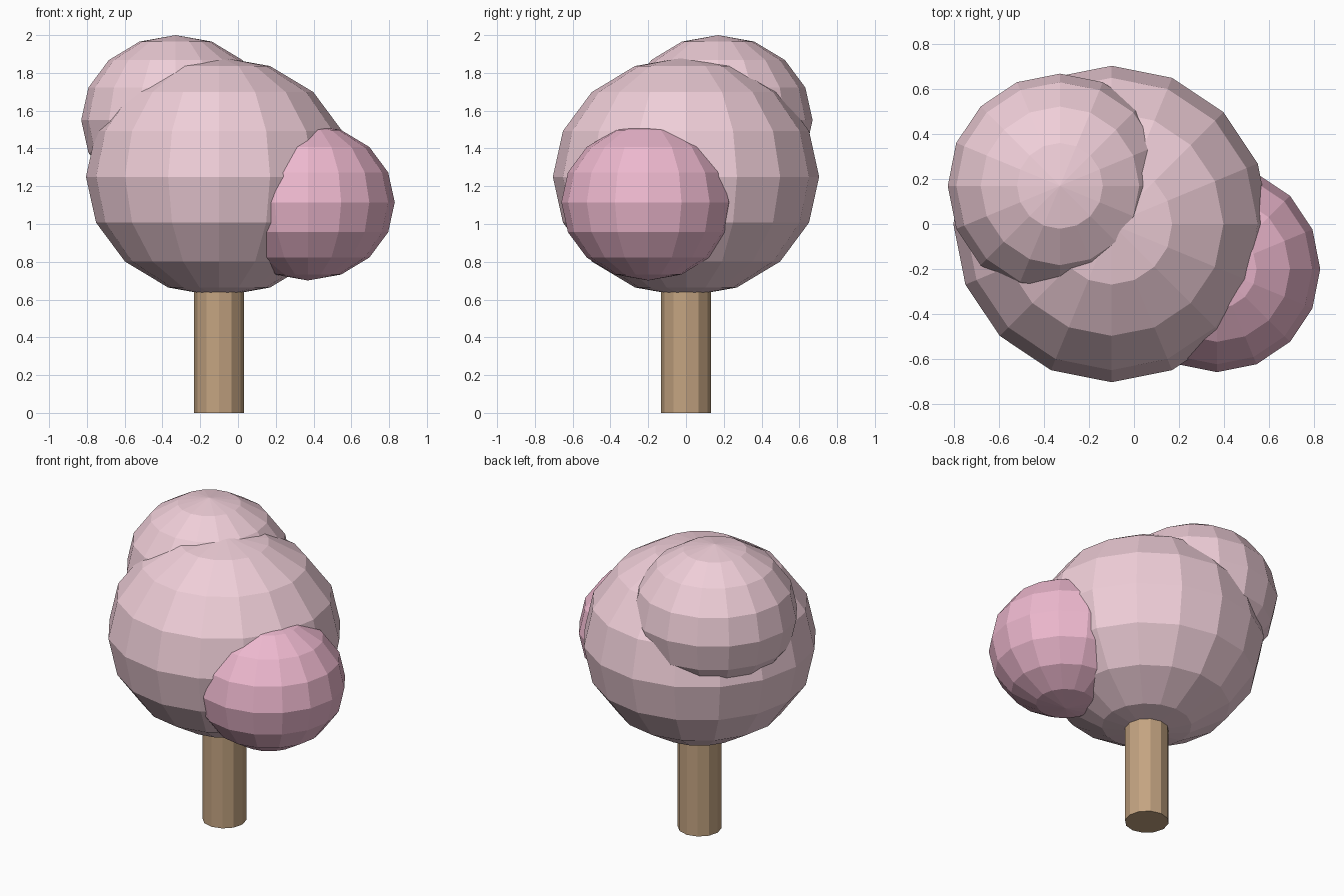
import bpy

if "Cube" in bpy.data.objects:
    bpy.data.objects.remove(bpy.data.objects["Cube"])


def material(name, color):
    mat = bpy.data.materials.new(name)
    mat.diffuse_color = (*color, 1)
    mat.use_nodes = True
    mat.node_tree.nodes["Principled BSDF"].inputs["Base Color"].default_value = mat.diffuse_color
    return mat


blossom = material("pale_blossom", (0.87, 0.62, 0.69))
deep_blossom = material("deep_blossom", (0.85, 0.48, 0.62))
bark = material("bark", (0.55, 0.37, 0.22))


def foliage(name, center, radius, mat):
    # flat-shaded ball, slightly squashed vertically
    bpy.ops.mesh.primitive_uv_sphere_add(segments=16, ring_count=8,
                                         radius=radius, location=center)
    ob = bpy.context.object
    ob.name = name
    ob.scale.z = 0.9
    ob.data.materials.append(mat)


# Trunk, running up into the main crown
TRUNK_TOP = 0.8
bpy.ops.mesh.primitive_cylinder_add(vertices=12, radius=0.132, depth=TRUNK_TOP,
                                    location=(-0.1, 0, TRUNK_TOP / 2))
trunk = bpy.context.object
trunk.name = "trunk"
trunk.data.materials.append(bark)

# Three overlapping foliage masses
foliage("main_crown", (-0.1, 0, 1.25), 0.705, blossom)
foliage("upper_crown", (-0.33, 0.17, 1.55), 0.5, blossom)
foliage("lower_crown", (0.37, -0.2, 1.115), 0.46, deep_blossom)
